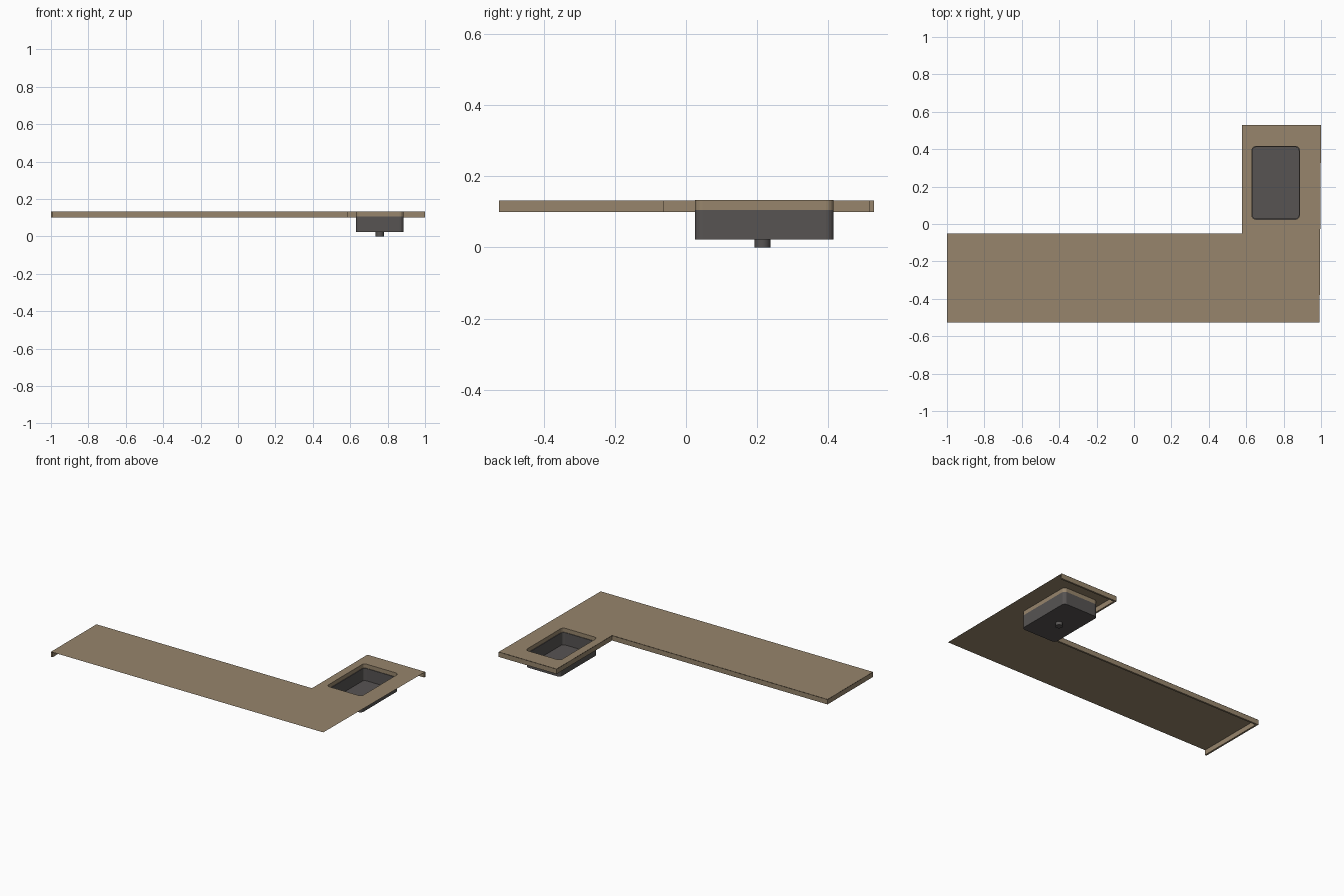
import bpy, bmesh, math

if "Cube" in bpy.data.objects:
    bpy.data.objects.remove(bpy.data.objects["Cube"])

TOP, APRON_LOW, RIM_LOW, BOWL_LOW = 0.133, 0.10, 0.106, 0.022
X0, X1, Y0, Y1 = 0.63, 0.885, 0.025, 0.415      # sink opening


def material(name, rgb):
    m = bpy.data.materials.new(name)
    m.diffuse_color = (*rgb, 1)
    m.use_nodes = True
    m.node_tree.nodes["Principled BSDF"].inputs["Base Color"].default_value = m.diffuse_color
    return m


stone = material("tan worktop", (0.31, 0.235, 0.15))
steel = material("dark grey sink", (0.095, 0.088, 0.086))


def finish(name, bm, mat):
    me = bpy.data.meshes.new(name)
    bm.to_mesh(me)
    bm.free()
    me.materials.append(mat)
    ob = bpy.data.objects.new(name, me)
    bpy.context.collection.objects.link(ob)
    return ob


def rounded(inset=0.0, r=0.022, n=4):
    """Rounded sink outline, counter-clockwise."""
    pts = []
    corners = ((X1, Y1, -1, -1), (X0, Y1, 1, -1), (X0, Y0, 1, 1), (X1, Y0, -1, 1))
    for i, (cx, cy, sx, sy) in enumerate(corners):
        for k in range(n + 1):
            a = math.pi / 2 * (i + k / n)
            pts.append((cx + sx * (r + inset) + r * math.cos(a),
                        cy + sy * (r + inset) + r * math.sin(a)))
    return pts


def ring(bm, pts, z):
    return [bm.verts.new((x, y, z)) for x, y in pts]


def edges(bm, vs):
    return [bm.edges.new((vs[i - 1], vs[i])) for i in range(len(vs))]


def skin(bm, low, high):
    for i in range(len(low)):
        bm.faces.new((low[i - 1], low[i], high[i], high[i - 1]))


# L-shaped worktop sheet with sink opening and its short rim wall
outline = [(-1, -0.526), (0.992, -0.526), (1, 0.528), (0.577, 0.528),
           (0.577, -0.052), (-1, -0.05)]
bm = bmesh.new()
outer = edges(bm, ring(bm, outline, TOP))
hole = ring(bm, rounded(), TOP)
bmesh.ops.triangle_fill(bm, edges=outer + edges(bm, hole), use_beauty=True)
for f in bm.faces:
    f.normal_update()
    if f.normal.z < 0:
        f.normal_flip()
skin(bm, hole, ring(bm, rounded(), RIM_LOW))
finish("worktop", bm, stone)

# apron along the exposed edges
t = 0.012
path_out = [(1, 0.528), (0.577, 0.528), (0.577, -0.052), (-1, -0.05), (-1, -0.526)]
path_in = [(1, 0.528 - t), (0.577 + t, 0.528 - t), (0.577 + t, -0.052 - t),
           (-1 + t, -0.05 - t), (-1 + t, -0.526)]
bm = bmesh.new()
loop = path_out + path_in[::-1]
low, high = ring(bm, loop, APRON_LOW), ring(bm, loop, TOP - 0.0005)
skin(bm, low, high)
n = len(path_out)
for i in range(n - 1):
    j = 2 * n - 1 - i
    bm.faces.new((low[i], low[i + 1], low[j - 1], low[j]))
bmesh.ops.recalc_face_normals(bm, faces=bm.faces)
finish("edge_apron", bm, stone)

# open sink bowl with outer and inner walls
bm = bmesh.new()
out_low, out_high = ring(bm, rounded(), BOWL_LOW), ring(bm, rounded(), RIM_LOW)
in_low = ring(bm, rounded(0.004, 0.018), BOWL_LOW + 0.003)
in_high = ring(bm, rounded(0.004, 0.018), RIM_LOW)
skin(bm, out_low, out_high)
skin(bm, out_high, in_high)
skin(bm, in_high, in_low)
bm.faces.new(in_low)
bm.faces.new(out_low)
bmesh.ops.recalc_face_normals(bm, faces=bm.faces)
finish("sink_bowl", bm, steel)


# drain pipe and the drain disc in the bowl floor
def cylinder(name, r, z0, z1):
    bpy.ops.mesh.primitive_cylinder_add(vertices=24, radius=r, depth=z1 - z0,
                                        location=(0.758, 0.215, (z0 + z1) / 2))
    ob = bpy.context.object
    ob.name = name
    ob.data.materials.append(steel)
    bpy.ops.object.shade_smooth_by_angle()


cylinder("drain_pipe", 0.022, 0.0, BOWL_LOW + 0.001)
cylinder("drain_cover", 0.022, BOWL_LOW + 0.002, BOWL_LOW + 0.004)
